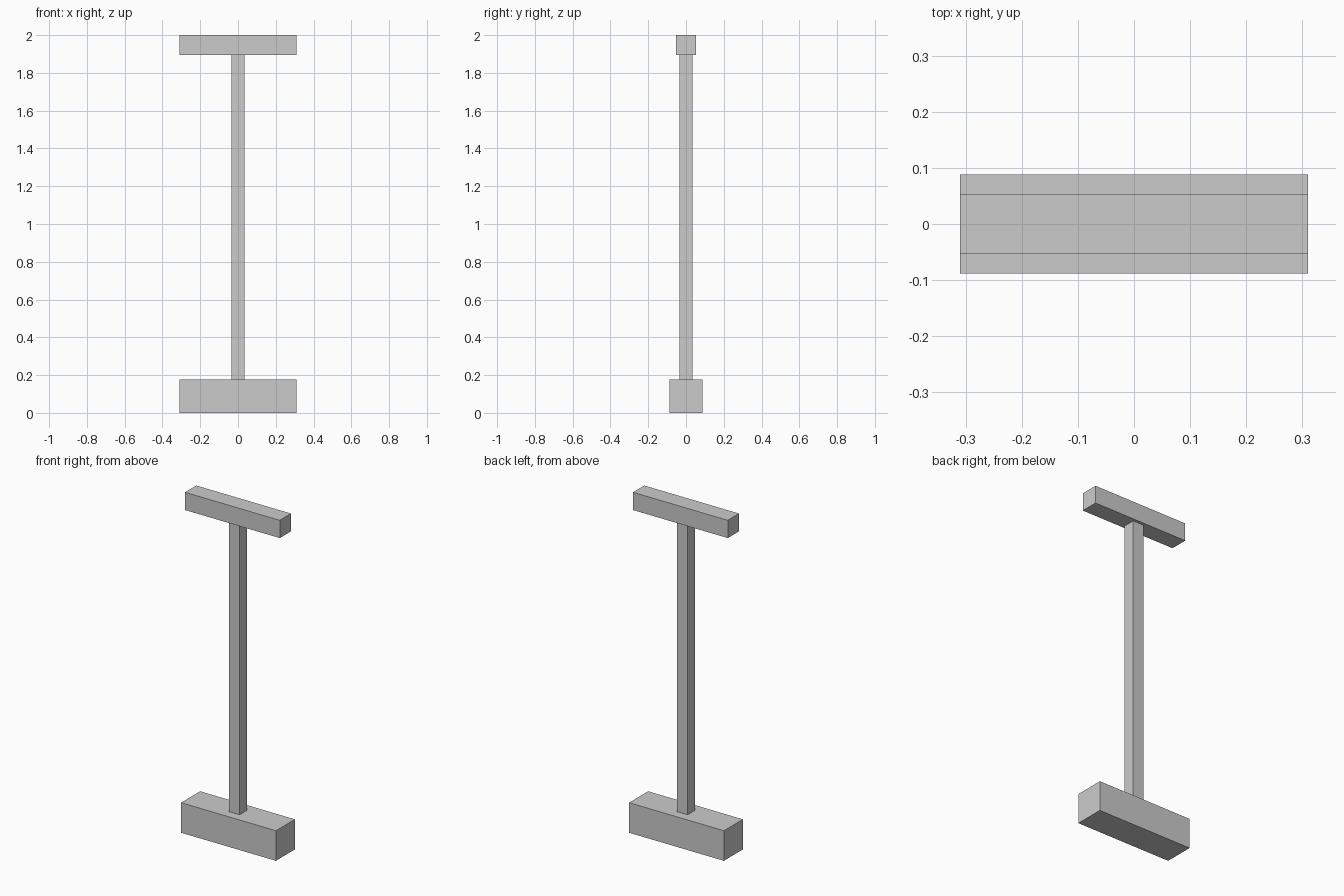
import bpy

if "Cube" in bpy.data.objects:
    bpy.data.objects.remove(bpy.data.objects["Cube"])


def box(name, width, depth, z0, z1):
    """Box centred on x = y = 0, spanning z0 to z1."""
    bpy.ops.mesh.primitive_cube_add(size=1, location=(0, 0, (z0 + z1) / 2))
    ob = bpy.context.object
    ob.name = name
    ob.scale = (width, depth, z1 - z0)
    bpy.ops.object.transform_apply(location=False, rotation=False, scale=True)
    return ob


BASE_TOP = 0.178
BAR_BOTTOM = 1.895

# Heavy base block, slim square post and the crossbar on top
box("base_block", 0.62, 0.177, 0, BASE_TOP)
box("post", 0.07, 0.07, BASE_TOP, BAR_BOTTOM)
box("top_bar", 0.62, 0.105, BAR_BOTTOM, 2.0)
